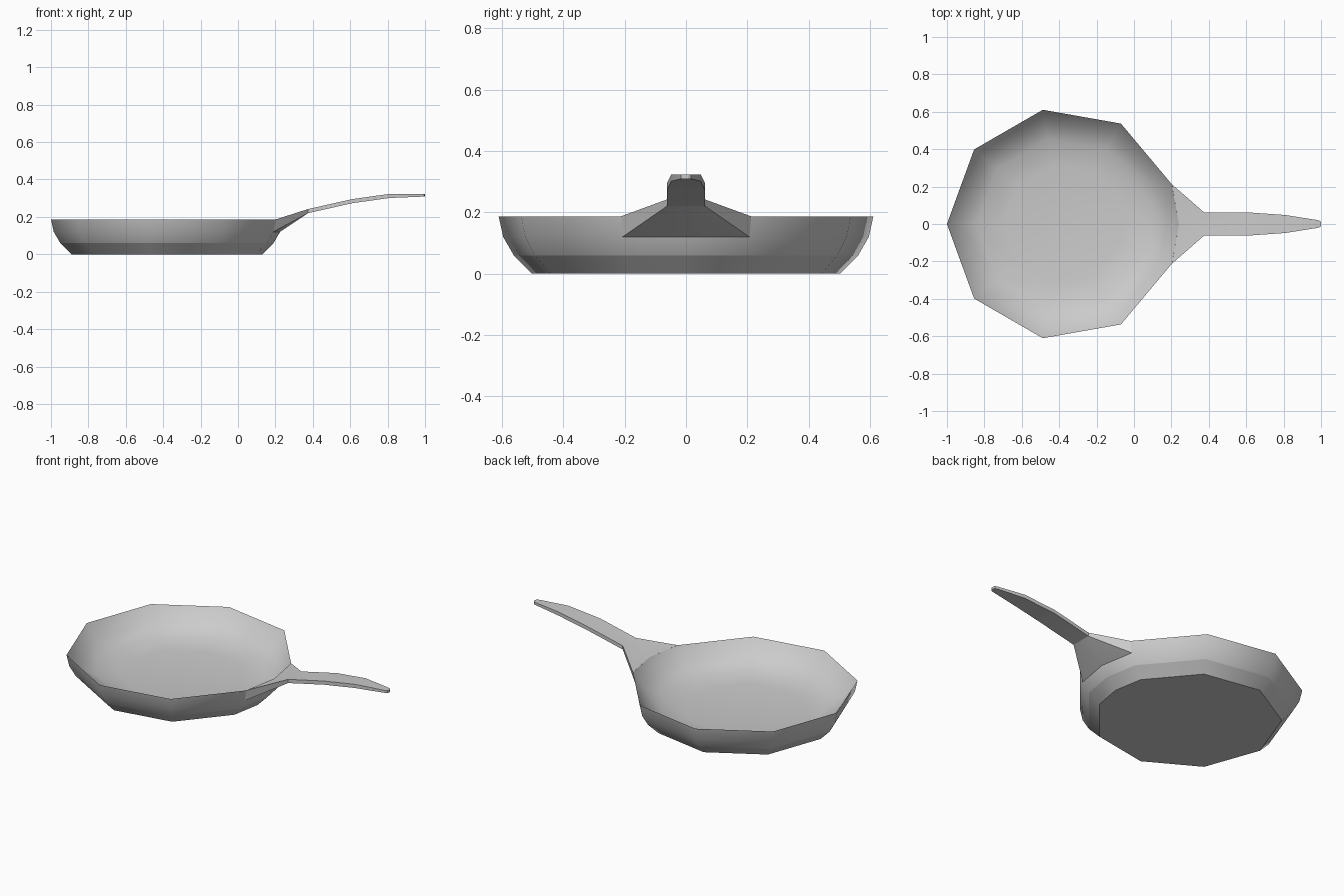
import bpy, bmesh
from math import cos, sin, radians

if "Cube" in bpy.data.objects:
    bpy.data.objects.remove(bpy.data.objects["Cube"])

CX = -0.38
# nine corners plus one extra corner where the handle joins
ANGLES = [0] + [20 + 40 * k for k in range(9)]


def finish(name, bm, angle):
    bmesh.ops.recalc_face_normals(bm, faces=bm.faces)
    me = bpy.data.meshes.new(name)
    bm.to_mesh(me)
    bm.free()
    ob = bpy.data.objects.new(name, me)
    bpy.context.collection.objects.link(ob)
    bpy.ops.object.select_all(action='DESELECT')
    ob.select_set(True)
    bpy.context.view_layer.objects.active = ob
    bpy.ops.object.shade_smooth_by_angle(angle=radians(angle))
    return ob


def bridge(bm, a, b):
    n = len(a)
    for i in range(n):
        j = (i + 1) % n
        bm.faces.new((a[i], a[j], b[j], b[i]))


# pan bowl: outer wall up to a sharp rim, then a gently dished inside
profile = [(0.51, 0), (0.57, 0.06), (0.605, 0.12), (0.62, 0.187),
           (0.56, 0.109), (0.46, 0.063), (0.32, 0.046)]
bm = bmesh.new()
rings = [[bm.verts.new((CX + r * cos(radians(a)), r * sin(radians(a)), z))
          for a in ANGLES] for r, z in profile]
for lower, upper in zip(rings, rings[1:]):
    bridge(bm, lower, upper)
bm.faces.new(rings[0])
bm.faces.new(rings[-1])
pan = finish("pan_bowl", bm, 42)

# crisp crease around the outside above the base
verts = pan.data.vertices
for e in pan.data.edges:
    if all(abs(verts[i].co.z - 0.06) < 0.001 for i in e.vertices):
        e.use_edge_sharp = True

# handle: cross-sections of x, half width, top z, bottom z
sections = [(0.375, 0.062, 0.242, 0.22), (0.61, 0.062, 0.295, 0.273),
            (0.81, 0.048, 0.323, 0.301), (0.98, 0.021, 0.323, 0.308),
            (0.995, 0.016, 0.323, 0.308), (1.0, 0.008, 0.323, 0.308)]
bm = bmesh.new()
# root follows the rim and the wall ring below it
root = [(0.203, 0.212, 0.187), (0.24, 0, 0.187), (0.203, -0.212, 0.187),
        (0.189, -0.207, 0.12), (0.225, 0, 0.12), (0.189, 0.207, 0.12)]
loops = [[bm.verts.new(p) for p in root]]
for x, w, t, b in sections:
    loops.append([bm.verts.new(p) for p in (
        (x, w, t), (x, 0, t), (x, -w, t), (x, -w, b), (x, 0, b), (x, w, b))])
for a, b in zip(loops, loops[1:]):
    bridge(bm, a, b)
bm.faces.new(loops[-1])
finish("handle", bm, 15)
